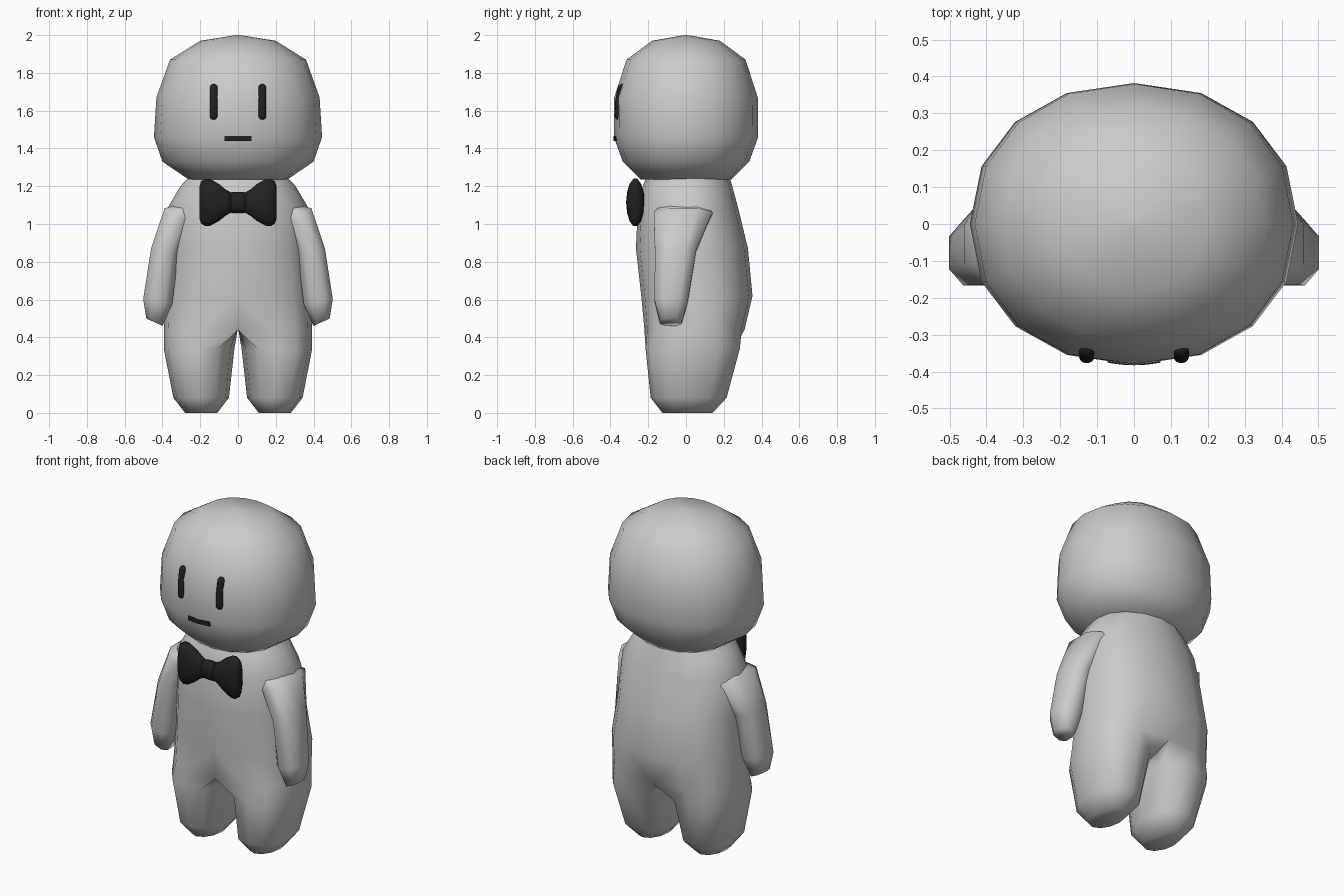
import bpy, bmesh
from math import sin, cos, pi, radians

if "Cube" in bpy.data.objects:
    bpy.data.objects.remove(bpy.data.objects["Cube"])

dark = bpy.data.materials.new("dark")
dark.diffuse_color = (0.015, 0.015, 0.015, 1)
dark.use_nodes = True
dark.node_tree.nodes["Principled BSDF"].inputs["Base Color"].default_value = dark.diffuse_color


def finish(bm, name, mat=None, mirror=False):
    bmesh.ops.recalc_face_normals(bm, faces=bm.faces[:])
    for f in bm.faces:
        f.smooth = True
    me = bpy.data.meshes.new(name)
    bm.to_mesh(me)
    bm.free()
    ob = bpy.data.objects.new(name, me)
    bpy.context.collection.objects.link(ob)
    if mat:
        me.materials.append(mat)
    if mirror:
        m = ob.modifiers.new("mirror", 'MIRROR')
        m.use_clip = True
        m.merge_threshold = 0.002
    return ob


def bridge(bm, a, b, closed=True):
    n = len(a)
    for i in range(n if closed else n - 1):
        j = (i + 1) % n
        bm.faces.new((a[i], a[j], b[j], b[i]))


def loft(name, rings, mat=None, mirror=False):
    bm = bmesh.new()
    loops = [[bm.verts.new(p) for p in r] for r in rings]
    for a, b in zip(loops, loops[1:]):
        bridge(bm, a, b)
    bm.faces.new(loops[0])
    bm.faces.new(loops[-1])
    return finish(bm, name, mat, mirror)


def sup(v, e):
    return (1 if v > 0 else -1) * abs(v) ** e


def oval(cx, cy, z, rx, ry, n, start=0, slope=0, e=1):
    pts = []
    for i in range(n):
        a = start + 2 * pi * i / n
        dx = rx * sup(cos(a), e)
        pts.append((cx + dx, cy + ry * sup(sin(a), e), z + slope * dx))
    return pts


# Head: 16-sided rounded oval with a shallow pole on top
head = [(1.235, .26, .24), (1.33, .40, .335), (1.46, .445, .382), (1.67, .432, .38),
        (1.87, .36, .315), (1.97, .2, .18), (2.0, .012, .01)]
loft("head", [oval(0, 0, z, rx, ry, 16, e=.93) for z, rx, ry in head])

# Body: half torso that splits into a leg, mirrored
bm = bmesh.new()
torso = [(1.27, .24, -.20, .225, 1), (1.2, .305, -.23, .245, .95), (1.09, .37, -.255, .275, .95),
         (.87, .37, -.265, .328, .9), (.62, .39, -.237, .352, .83), (.44, .393, -.22, .31, .75)]
prev = None
for z, rx, yf, yb, e in torso:
    c, ry = (yf + yb) / 2, (yb - yf) / 2
    ring = []
    for i in range(9):
        a = -pi / 2 + pi * i / 8
        x = 0 if i in (0, 8) else rx * sup(cos(a), e)
        ring.append(bm.verts.new((x, c + ry * sup(sin(a), e), z)))
    if prev:
        bridge(bm, prev, ring, closed=False)
    prev = ring
prev = prev + [bm.verts.new((0, y, .45)) for y in (.18, .045, -.1)]
legs = [(.34, .206, .187, -.214, .285, .85), (.08, .195, .147, -.187, .215, .9),
        (0, .195, .085, -.125, .14, 1)]
for z, cx, rx, yf, yb, e in legs:
    pts = oval(cx, (yf + yb) / 2, z, rx, (yb - yf) / 2, 12, radians(-120), e=e)
    ring = [bm.verts.new(p) for p in pts]
    bridge(bm, prev, ring)
    prev = ring
bm.faces.new(prev)
finish(bm, "body_and_legs", mirror=True)

# Arms: tapered, growing out of the shoulders and hanging slightly outward
arm = [(.24, -.02, 1.08, .05, .13, .6), (.318, -.015, 1.045, .075, .165, .55),
       (.387, -.055, .86, .078, .117, .15), (.425, -.078, .59, .082, .094, .15),
       (.442, -.08, .48, .046, .062, .45)]
loft("arms", [oval(x, y, z, rx, ry, 8, pi / 8, s, .8) for x, y, z, rx, ry, s in arm], mirror=True)

# Eyes: upright capsules bent along the face
cap = 0.021
rings = []
for k in range(1, 10):
    a = -pi / 2 + pi * k / 10
    for off in ((-.074, 0, .074) if k == 5 else (-.074 if k < 5 else .074,)):
        z = cap * sin(a) + off
        rings.append([(x, y + .1 * z + 1.1 * z * z, 1.646 + z)
                      for x, y, _ in oval(.128, -.358, 0, cap * cos(a), .018 * cos(a), 12)])
loft("eyes", rings, dark, True)

# Mouth: thin bar bent around the head
rings = []
for x in (-.072, -.036, 0, .036, .072):
    y = -.382 + 1.4 * x * x
    rings.append([(x, y + dy, 1.452 + dz) for dy, dz in
                  ((-.001, -.013), (.025, -.013), (.025, .013), (-.001, .013))])
mouth = loft("mouth", rings, dark)
for p in mouth.data.polygons:
    p.use_smooth = False


# Bow tie: two puffed wings and a knot, lofted along x
def bow_rings(profile):
    return [[(x, -.268 + t * cos(2 * pi * i / 14), 1.114 + h * sin(2 * pi * i / 14))
             for i in range(14)] for x, h, t in profile]


wing = [(.038, .055, .034), (.065, .07, .038), (.1, .1, .045), (.145, .126, .049),
        (.172, .129, .046), (.195, .115, .034), (.205, .085, .015)]
loft("bow_wings", bow_rings(wing), dark, True)
knot = [(-.044, .048, .03), (-.034, .056, .037), (0, .058, .04), (.034, .056, .037), (.044, .048, .03)]
loft("bow_knot", bow_rings(knot), dark)
